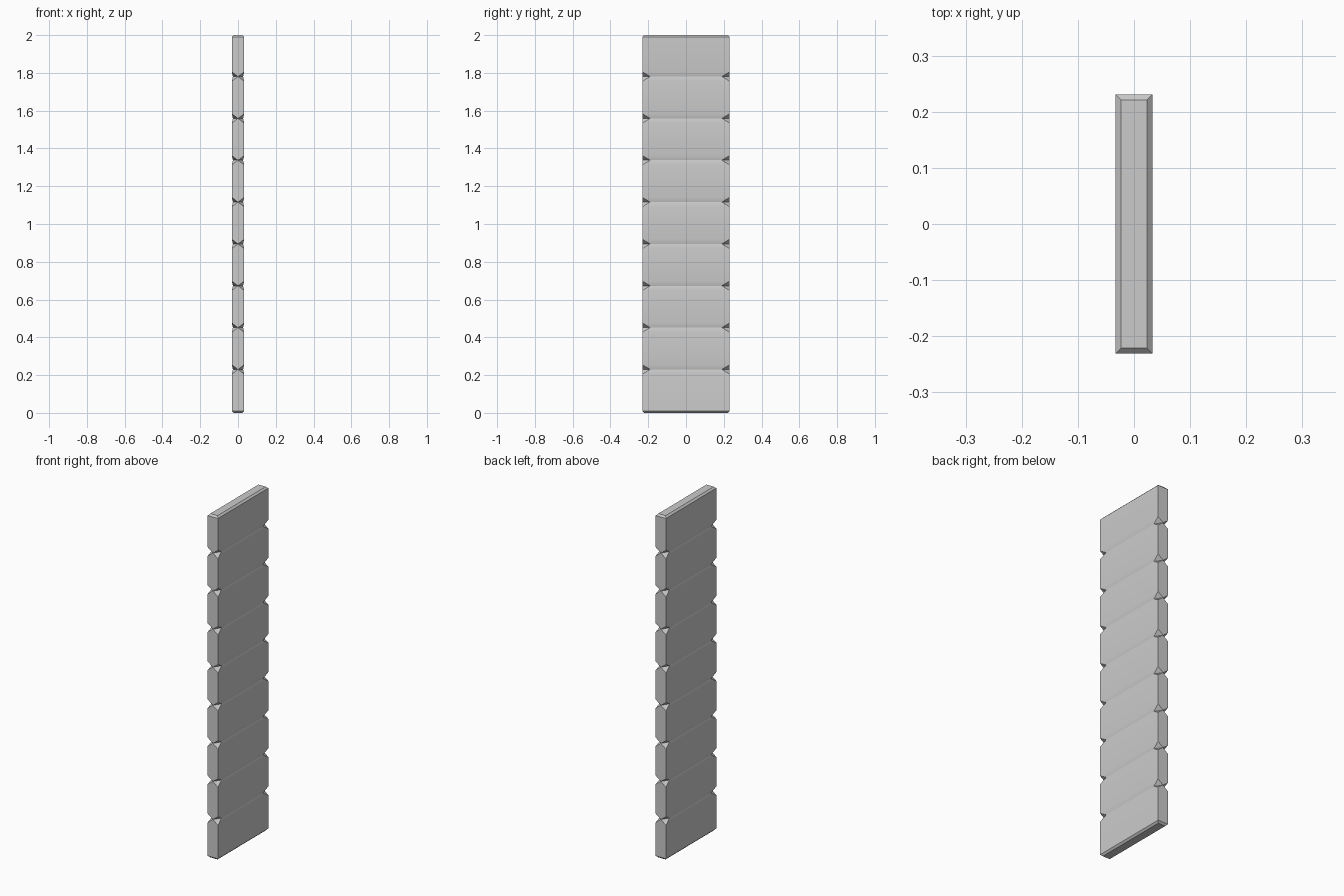
import bpy, bmesh, math

if "Cube" in bpy.data.objects:
    bpy.data.objects.remove(bpy.data.objects["Cube"])

X, Y, H = 0.033, 0.231, 2.0          # half thickness, half width, height
BEV = 0.01                           # top and bottom chamfer
TIP_X, TIP_Y = 0.027, 0.19           # pulled-in corner position at a notch
HALF = 0.025                         # half height of a notch
NOTCHES = [0.23 + 0.2215 * i for i in range(8)]

bm = bmesh.new()


def ring(z, x, y, mid=None):
    """Corners plus a centre point on each narrow edge."""
    m = y if mid is None else mid
    pts = [(x, -y), (x, y), (0, m), (-x, y), (-x, -y), (0, -m)]
    return [bm.verts.new((px, py, z)) for px, py in pts]


# Stack of cross-sections: chamfer, notches, chamfer
rings = [(ring(0, X - BEV, Y - BEV), False), (ring(BEV, X, Y), False)]
for z in NOTCHES:
    rings.append((ring(z - HALF, X, Y), False))
    rings.append((ring(z, TIP_X, TIP_Y, Y), True))
    rings.append((ring(z + HALF, X, Y), False))
rings += [(ring(H - BEV, X, Y), False), (ring(H, X - BEV, Y - BEV), False)]

# Skin between the cross-sections; notch sides split into clean V facets
for (a, a_tip), (b, b_tip) in zip(rings, rings[1:]):
    for i in range(6):
        j = (i + 1) % 6
        quad = [a[i], a[j], b[j], b[i]]
        if i in (0, 3) or not (a_tip or b_tip):
            bm.faces.new(quad)
            continue
        corner_first = i in (1, 4)
        # diagonal runs from the full corner to the centre point at notch level
        if corner_first == b_tip:
            bm.faces.new((quad[0], quad[1], quad[2]))
            bm.faces.new((quad[0], quad[2], quad[3]))
        else:
            bm.faces.new((quad[0], quad[1], quad[3]))
            bm.faces.new((quad[1], quad[2], quad[3]))

# End caps
bm.faces.new(list(reversed(rings[0][0])))
bm.faces.new(rings[-1][0])
bmesh.ops.recalc_face_normals(bm, faces=bm.faces)

mesh = bpy.data.meshes.new("notched_slab")
bm.to_mesh(mesh)
bm.free()
slab = bpy.data.objects.new("notched_slab", mesh)
bpy.context.collection.objects.link(slab)
bpy.context.view_layer.objects.active = slab
slab.select_set(True)
bpy.ops.object.shade_smooth_by_angle(angle=math.radians(20))
